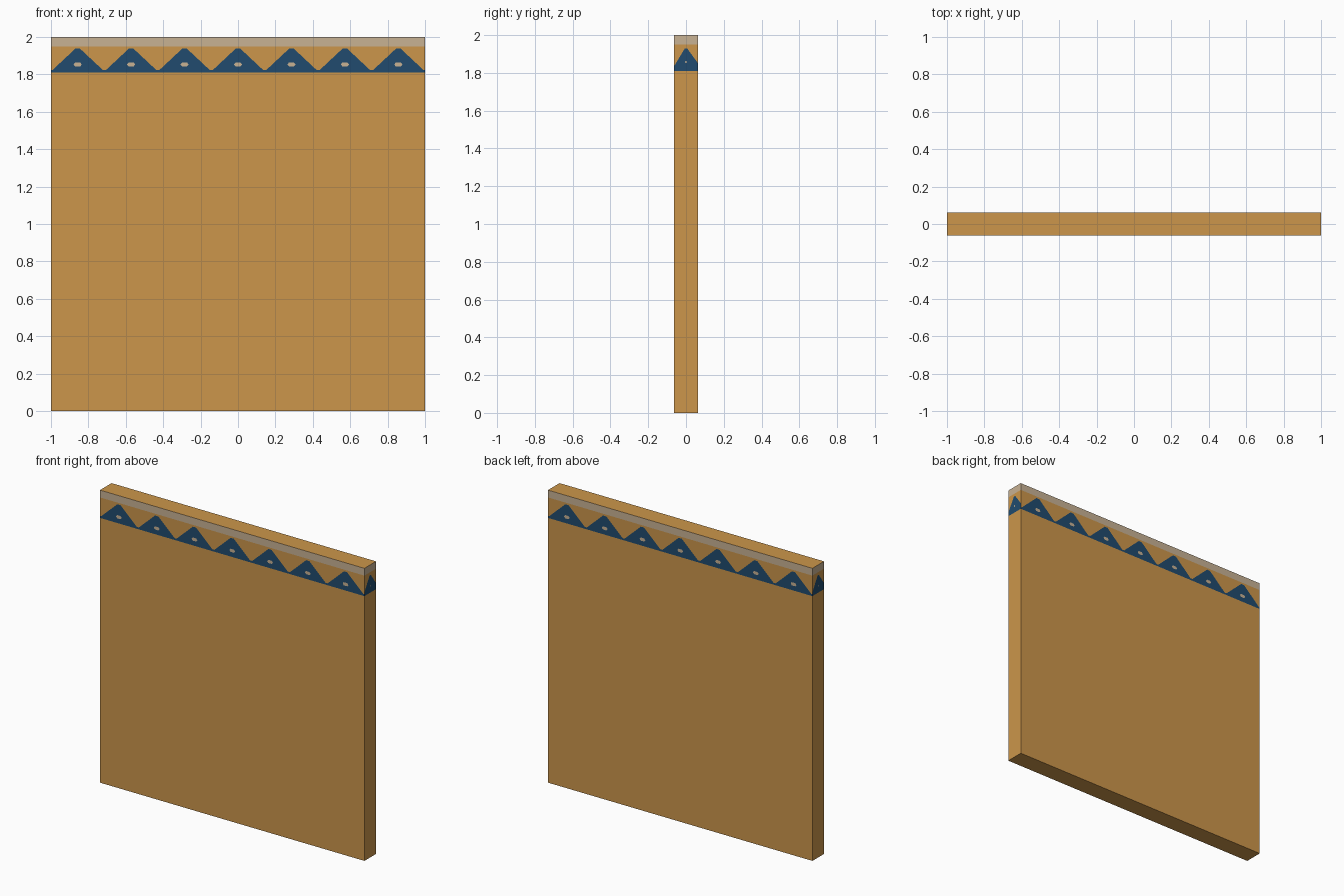
import bpy, bmesh
from mathutils import Vector

if "Cube" in bpy.data.objects:
    bpy.data.objects.remove(bpy.data.objects["Cube"])

W, T, H = 1.0, 0.0625, 2.0           # half width, half thickness, height
BAND, STRIP = 1.81, 1.95             # bottom of blue band, bottom of pale strip
OCHRE, PALE, BLUE = 0, 1, 2


def material(name, rgb):
    m = bpy.data.materials.new(name)
    m.diffuse_color = (*rgb, 1.0)
    m.use_nodes = True
    m.node_tree.nodes["Principled BSDF"].inputs["Base Color"].default_value = m.diffuse_color
    return m


bm = bmesh.new()


def face(points, mat):
    f = bm.faces.new([bm.verts.new(p) for p in points])
    f.material_index = mat


def side(normal, half, dist, count, peak, valleys, flat, gap, hole_w, hole_z, hole_h):
    """One painted side: plain body, triangle band with small holes, pale strip."""
    n = Vector(normal)
    u = Vector((0, 0, 1)).cross(n)

    def poly(pts, mat):
        face([n * dist + u * a + Vector((0, 0, z)) for a, z in pts], mat)

    def rect(z0, z1, mat):
        poly([(-half, z0), (half, z0), (half, z1), (-half, z1)], mat)

    rect(0, BAND, OCHRE)
    rect(STRIP, H, PALE)
    h = half / count
    zb, zt = hole_z - hole_h, hole_z + hole_h
    for i in range(count):
        c = -half + h * (2 * i + 1)
        for s, valley in ((-1, valleys[0]), (1, valleys[1])):
            hole = [(0, zb), (hole_w * .6, zb), (hole_w, hole_z), (hole_w * .6, zt), (0, zt)]
            slope = [(0, peak), (flat, peak), (h - gap, valley), (h, valley)]
            shapes = (
                ([(h, BAND), (0, BAND)] + hole + slope, BLUE),
                (hole[::-1], PALE),
                (slope + [(h, STRIP), (0, STRIP)], OCHRE),
            )
            for pts, mat in shapes:
                pts = [(c + s * a, z) for a, z in pts]
                # order every outline anticlockwise so it faces outward
                area = sum(p[0] * q[1] - q[0] * p[1] for p, q in zip(pts, pts[1:] + pts[:1]))
                poly(pts if area > 0 else pts[::-1], mat)


# broad front and back, narrow ends
for y in (-1, 1):
    side((0, y, 0), W, T, 7, 1.938, (1.823, 1.823), .012, .008, .022, 1.853, .011)
for x in (-1, 1):
    side((x, 0, 0), T, W, 1, 1.93, (1.836, 1.852), .006, 0, .005, 1.858, .005)

# top and bottom
face([(-W, -T, H), (W, -T, H), (W, T, H), (-W, T, H)], OCHRE)
face([(-W, T, 0), (W, T, 0), (W, -T, 0), (-W, -T, 0)], OCHRE)
bmesh.ops.remove_doubles(bm, verts=bm.verts, dist=1e-5)

mesh = bpy.data.meshes.new("painted_wall")
bm.to_mesh(mesh)
bm.free()
mesh.materials.append(material("ochre plaster", (0.604, 0.305, 0.070)))
mesh.materials.append(material("pale sand", (0.578, 0.445, 0.296)))
mesh.materials.append(material("dark blue paint", (0.015, 0.071, 0.156)))
bpy.context.collection.objects.link(bpy.data.objects.new("painted_wall", mesh))
